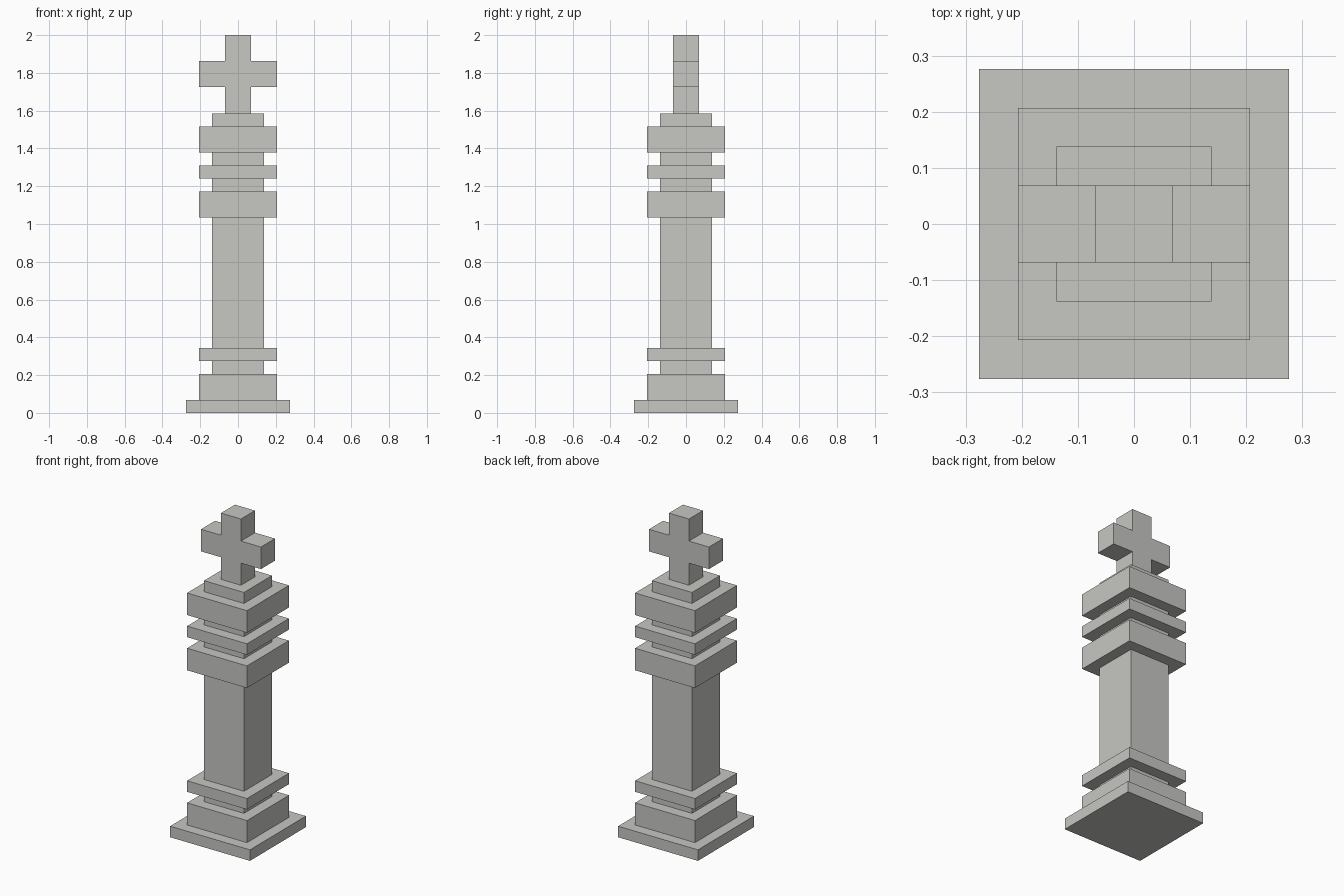
import bpy
import bmesh

cube = bpy.data.objects.get("Cube")
if cube:
    bpy.data.objects.remove(cube, do_unlink=True)

U = 2 / 29  # the whole piece sits on a grid of 29 units in height

# Single stone colour
stone = bpy.data.materials.new("warm grey stone")
stone.use_nodes = True
colour = (0.57, 0.57, 0.545, 1)
stone.diffuse_color = colour
stone.node_tree.nodes["Principled BSDF"].inputs["Base Color"].default_value = colour


def add_object(name, bm):
    bmesh.ops.recalc_face_normals(bm, faces=bm.faces)
    mesh = bpy.data.meshes.new(name)
    bm.to_mesh(mesh)
    bm.free()
    mesh.materials.append(stone)
    obj = bpy.data.objects.new(name, mesh)
    bpy.context.collection.objects.link(obj)
    return obj


def slab(name, half, z0, z1):
    """Square block, half-width and heights in grid units."""
    bm = bmesh.new()
    bmesh.ops.create_cube(bm, size=1)
    for v in bm.verts:
        v.co = (v.co.x * 2 * half * U, v.co.y * 2 * half * U,
                (z0 + (v.co.z + 0.5) * (z1 - z0)) * U)
    return add_object(name, bm)


# Stacked square body: name, half-width, height
tiers = [
    ("base_plinth", 4, 1),
    ("base_block", 3, 2),
    ("base_neck", 2, 1),
    ("base_ring", 3, 1),
    ("shaft", 2, 10),
    ("lower_collar", 3, 2),
    ("lower_collar_neck", 2, 1),
    ("middle_collar", 3, 1),
    ("upper_collar_neck", 2, 1),
    ("head_block", 3, 2),
    ("head_cap", 2, 1),
]
z = 0
for name, half, height in tiers:
    slab(name, half, z, z + height)
    z += height

# Cross finial: outline extruded front to back
right_side = [(1, 0), (1, 2), (3, 2), (3, 4), (1, 4), (1, 6)]
outline = right_side + [(-x, h) for x, h in reversed(right_side)]
bm = bmesh.new()
face = bm.faces.new([bm.verts.new((x * U, -U, (z + h) * U)) for x, h in outline])
extruded = bmesh.ops.extrude_face_region(bm, geom=[face])["geom"]
bmesh.ops.translate(bm, vec=(0, 2 * U, 0),
                    verts=[g for g in extruded if isinstance(g, bmesh.types.BMVert)])
add_object("cross_finial", bm)
